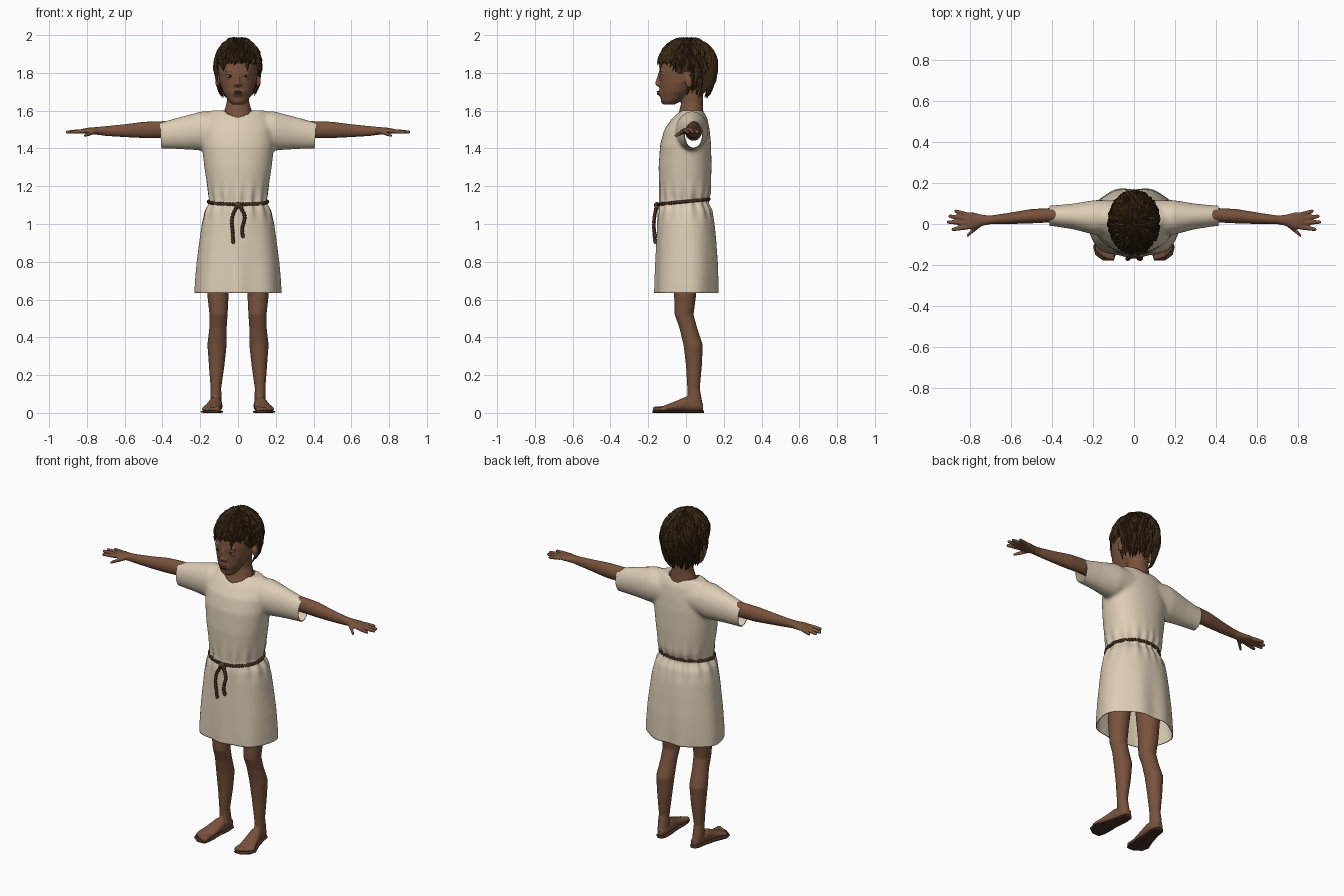
import bpy, bmesh, math, random
from mathutils import Vector

if "Cube" in bpy.data.objects:
    bpy.data.objects.remove(bpy.data.objects["Cube"], do_unlink=True)
random.seed(4)


def material(name, r, g, b):
    m = bpy.data.materials.new(name)
    m.use_nodes = True
    m.diffuse_color = (r, g, b, 1)
    shader = m.node_tree.nodes["Principled BSDF"]
    shader.inputs["Base Color"].default_value = (r, g, b, 1)
    shader.inputs["Roughness"].default_value = 0.8
    return m


skin = material("brown skin", 0.19, 0.085, 0.045)
lip_color = material("lip brown", 0.14, 0.055, 0.035)
hair_color = material("dark hair", 0.042, 0.022, 0.007)
cloth = material("cream cloth", 0.72, 0.61, 0.46)
rope_color = material("rope brown", 0.085, 0.042, 0.022)
sole_color = material("sandal leather", 0.06, 0.028, 0.017)
eye_white = material("eye white", 0.3, 0.24, 0.2)
iris_color = material("dark iris", 0.02, 0.01, 0.006)


def tube(bm, axis, rings, n=32, power=2.0):
    """Closed loft of oval rings; ring = position on axis, two centres, two radii."""
    others = [i for i in range(3) if i != axis]
    loops = []
    for pos, c1, c2, r1, r2 in rings:
        loop = []
        for i in range(n):
            a = math.tau * i / n
            co = [0, 0, 0]
            co[axis] = pos
            for k, c, r, f in ((0, c1, r1, math.cos(a)), (1, c2, r2, math.sin(a))):
                co[others[k]] = c + r * math.copysign(abs(f) ** (2 / power), f)
            loop.append(bm.verts.new(co))
        loops.append(loop)
    for a, b in zip(loops, loops[1:]):
        for i in range(n):
            bm.faces.new((a[i], a[(i + 1) % n], b[(i + 1) % n], b[i]))
    bm.faces.new(loops[0])
    bm.faces.new(loops[-1])


def ball(bm, loc, scale):
    verts = bmesh.ops.create_uvsphere(bm, u_segments=24, v_segments=16, radius=1)["verts"]
    for v in verts:
        v.co = Vector(loc) + Vector([c * s for c, s in zip(v.co, scale)])


def build(name, bm, *mats, recalc=True):
    if recalc:
        bmesh.ops.recalc_face_normals(bm, faces=bm.faces)
    me = bpy.data.meshes.new(name)
    bm.to_mesh(me)
    bm.free()
    ob = bpy.data.objects.new(name, me)
    bpy.context.collection.objects.link(ob)
    for m in mats:
        me.materials.append(m)
    me.shade_smooth()
    return ob


def fuse(ob, voxel, mat, smoothing=4):
    """Merge overlapping pieces into one smooth skin."""
    rm = ob.modifiers.new("merge", "REMESH")
    rm.mode, rm.voxel_size = "VOXEL", voxel
    sm = ob.modifiers.new("soften", "SMOOTH")
    sm.factor, sm.iterations = 0.5, smoothing
    dg = bpy.context.evaluated_depsgraph_get()
    me = bpy.data.meshes.new_from_object(ob.evaluated_get(dg))
    ob.modifiers.clear()
    ob.data = me
    me.materials.clear()
    me.materials.append(mat)
    me.shade_smooth()
    return ob


def mirror(ob):
    ob.modifiers.new("other side", "MIRROR")
    return ob


# Head and neck
bm = bmesh.new()
tube(bm, 2, [(1.632, 0, -.09, .03, .03), (1.65, 0, -.08, .05, .052), (1.7, 0, -.05, .08, .09),
             (1.75, 0, -.03, .097, .112), (1.8, 0, -.02, .104, .123), (1.86, 0, -.005, .107, .13)])
ball(bm, (0, .01, 1.86), (.107, .135, .115))
tube(bm, 2, [(1.49, 0, .02, .12, .085), (1.55, 0, .022, .1, .08), (1.59, 0, .027, .075, .065),
             (1.64, 0, .032, .06, .058), (1.74, 0, .03, .058, .06)])
tube(bm, 2, [(1.728, 0, -.14, .012, .012), (1.742, 0, -.15, .015, .016), (1.765, 0, -.142, .01, .015),
             (1.8, 0, -.135, .01, .012)])
ball(bm, (0, -.128, 1.693), (.036, .02, .022))
ball(bm, (0, -.112, 1.652), (.026, .022, .018))
for s in (-1, 1):
    ball(bm, (.014 * s, -.142, 1.738), (.011, .012, .009))
    ball(bm, (.043 * s, -.124, 1.794), (.022, .014, .007))
    ball(bm, (.043 * s, -.123, 1.771), (.02, .012, .005))
    ball(bm, (.042 * s, -.124, 1.812), (.028, .016, .007))
    ball(bm, (.108 * s, .015, 1.755), (.012, .022, .034))
fuse(build("head_and_neck", bm), .005, skin)

# Lips and eyes
bm = bmesh.new()
ball(bm, (0, -.141, 1.7), (.025, .014, .006))
ball(bm, (0, -.14, 1.689), (.021, .014, .007))
build("lips", bm, lip_color)
bm = bmesh.new()
ball(bm, (.043, -.125, 1.782), (.017, .013, .009))
for f in bm.faces:
    c = f.calc_center_median()
    f.material_index = int(math.hypot(c.x - .043, c.z - 1.782) < .0075)
mirror(build("eyes", bm, eye_white, iris_color))

# Arms with hands
bm = bmesh.new()
tube(bm, 0, [(.12, .04, 1.49, .045, .05), (.3, .04, 1.5, .042, .046), (.42, .042, 1.5, .035, .044),
             (.5, .038, 1.498, .035, .043), (.6, .028, 1.494, .028, .034), (.7, .02, 1.492, .021, .026),
             (.74, .018, 1.493, .027, .021), (.79, .015, 1.493, .043, .017), (.825, .015, 1.492, .038, .012)])
fingers = [(.81, .045, .875, .064), (.81, .027, .905, .038), (.81, .005, .913, .01),
           (.81, -.015, .89, -.027), (.745, 0, .815, -.058)]
for x0, y0, x1, y1 in fingers:
    drop = .025 if x0 < .8 else .006
    tube(bm, 0, [(x0 + (x1 - x0) * t, y0 + (y1 - y0) * t, 1.492 - drop * t, r, r)
                 for t, r in ((0, .012), (.5, .011), (.9, .0095), (1, .005))], 12)
mirror(fuse(build("arms", bm), .0045, skin, 3))

# Legs with feet
bm = bmesh.new()
tube(bm, 2, [(.82, .1, 0, .07, .075), (.62, .106, -.005, .056, .058), (.52, .103, -.01, .048, .05),
             (.45, .106, .012, .046, .047), (.36, .111, .038, .051, .051), (.25, .113, .042, .041, .042),
             (.13, .117, .04, .028, .033), (.08, .117, .045, .03, .037), (.03, .115, .05, .03, .04)])
tube(bm, 1, [(.09, .112, .03, .02, .02), (.05, .113, .035, .031, .03), (0, .12, .046, .036, .04),
             (-.06, .13, .034, .043, .026), (-.11, .14, .025, .049, .016), (-.135, .142, .02, .045, .01)])
for i in range(5):
    r = .015 if i == 0 else .0115 - .0007 * i
    x = .108 + .0185 * i
    tip = -.174 + .0025 * i * i
    tube(bm, 1, [(-.1, x, .022, r, r), (tip + .02, x, .02, r, r), (tip + .005, x, .019, r, r),
                 (tip, x, .018, r * .6, r * .6)], 12)
mirror(fuse(build("legs", bm), .005, skin, 3))

# Sandal soles
bm = bmesh.new()
tube(bm, 1, [(.096, .112, .006, .015, .006), (.08, .113, .006, .029, .006), (.03, .115, .006, .035, .006),
             (-.04, .128, .006, .041, .006), (-.11, .142, .006, .056, .006), (-.15, .139, .006, .05, .006),
             (-.178, .125, .006, .026, .006)], 24, 4)
mirror(build("sandal_soles", bm, sole_color))

# Tunic: body and sleeves merged, then opened at hem, cuffs and neck
bm = bmesh.new()
tube(bm, 2, [(.58, 0, .005, .231, .17), (.7, 0, .005, .226, .168), (.8, 0, .005, .218, .165),
             (.92, 0, .003, .203, .158), (1.0, 0, 0, .192, .152), (1.07, 0, -.005, .175, .143),
             (1.115, 0, -.012, .148, .125), (1.17, 0, -.005, .159, .136), (1.3, 0, -.005, .178, .14),
             (1.42, 0, -.002, .192, .135), (1.5, 0, .005, .188, .12), (1.56, 0, .02, .17, .093),
             (1.602, 0, .03, .14, .06)], 64, 2.2)
for s in (-1, 1):
    tube(bm, 0, [(.05 * s, .03, 1.5, .085, .085), (.19 * s, .032, 1.493, .085, .104),
                 (.3 * s, .037, 1.482, .062, .086), (.4 * s, .04, 1.47, .05, .071),
                 (.46 * s, .04, 1.468, .05, .07)], 40)
tunic = fuse(build("tunic", bm), .009, cloth, 10)
bm = bmesh.new()
bm.from_mesh(tunic.data)
cuts = [((0, 0, .635), (0, 0, -1)), ((.41, 0, 0), (1, 0, -.06)), ((-.41, 0, 0), (-1, 0, -.06))]
for co, no in cuts:
    # tilted cuff planes pass through the middle height of the sleeve
    co = (co[0], 0, 1.47 if co[0] else co[2])
    bmesh.ops.bisect_plane(bm, geom=bm.verts[:] + bm.edges[:] + bm.faces[:],
                           plane_co=co, plane_no=no, clear_outer=True)
opening = [f for f in bm.faces if f.calc_center_median().z > 1.5 and math.hypot(
    f.calc_center_median().x / .084, (f.calc_center_median().y - .018) / .082) < 1]
bmesh.ops.delete(bm, geom=opening, context="FACES")
for v in bm.verts:
    # gathers at the waist and soft waves toward the hem
    a = math.atan2(abs(v.co.x), -v.co.y)
    gather = math.exp(-((v.co.z - 1.115) / .075) ** 2)
    wave = max(0, 1.05 - v.co.z)
    push = .006 * gather * math.sin(15 * a + 1) + .012 * wave * math.cos(7 * a)
    v.co += Vector((v.co.x, v.co.y, 0)).normalized() * push
bm.to_mesh(tunic.data)
bm.free()
tunic.data.shade_smooth()
thick = tunic.modifiers.new("cloth thickness", "SOLIDIFY")
thick.thickness, thick.offset = .005, -1


# Rope belt with a knot and two hanging ends
def rope(name, path, turns, ref, count=150, closed=False):
    cu = bpy.data.curves.new(name, "CURVE")
    cu.dimensions = "3D"
    cu.bevel_depth, cu.bevel_resolution = .0055, 2
    for strand in (0, math.pi):
        sp = cu.splines.new("POLY")
        sp.points.add(count - 1)
        sp.use_cyclic_u = closed
        for i, p in enumerate(sp.points):
            t = i / (count if closed else count - 1)
            here = path(t)
            side = (path(t + .002) - path(t - .002)).cross(ref).normalized()
            a = math.tau * turns * t + strand
            p.co = (*(here + .0045 * (side * math.cos(a) + ref * math.sin(a))), 1)
    cu.materials.append(rope_color)
    ob = bpy.data.objects.new(name, cu)
    bpy.context.collection.objects.link(ob)


def waist(t):
    a = math.tau * t
    return Vector((.156 * math.sin(a), -.012 - .133 * math.cos(a), 1.118 - .014 * math.cos(a)))


rope("rope_belt", waist, 28, Vector((0, 0, 1)), 320, True)
for label, sx, length in (("left", .035, .165), ("right", -.035, .195)):
    rope(label + "_rope_end", lambda t: Vector((
        sx * math.sin(2.2 * t) + .012 * math.sin(6 * t) * (1 if sx > 0 else -.6),
        -.156 - .014 * math.sin(2.6 * t), 1.1 - length * t)), 6, Vector((0, 1, 0)), 60)
    bm = bmesh.new()
    ball(bm, (sx * .82 - (.003 if sx > 0 else -.003), -.164, 1.103 - length), (.01, .009, .013))
    build(label + "_rope_tip", bm, rope_color)
bm = bmesh.new()
ball(bm, (0, -.155, 1.1), (.02, .014, .016))
ball(bm, (.016, -.156, 1.088), (.011, .011, .014))
build("rope_knot", bm, rope_color)

# Hair: a close cap covered by layered pointed locks
center = Vector((0, .008, 1.84))


def scalp(theta, phi, r):
    c, s = math.cos(theta), math.sin(theta)
    return center + r * Vector((.124 * s * math.cos(phi), .154 * s * math.sin(phi),
                                (.146 if c > 0 else .22) * c))


def hairline(phi):
    front = -math.sin(phi)
    if front > .4:
        return 1.6
    if front > .15:
        return 1.92
    return 1.85 if front > -.2 else 2.4


bm = bmesh.new()
rows, cols = 14, 64
grid = [[bm.verts.new(scalp(hairline(math.tau * j / cols) * (i + .1) / rows, math.tau * j / cols, .95))
         for j in range(cols)] for i in range(rows)]
for a, b in zip(grid, grid[1:]):
    for j in range(cols):
        bm.faces.new((a[j], b[j], b[(j + 1) % cols], a[(j + 1) % cols]))
bm.faces.new(grid[0])
for k in range(420):
    phi = k * 2.39996
    end = hairline(phi) + random.uniform(-.12, .14)
    stop = end * (1 - .85 * random.random() ** 1.5)
    start = max(.05, stop - random.uniform(.5, .8))
    stop = max(stop, start + .45)
    drift, lift = random.uniform(-.35, .35), random.uniform(.02, .075)
    width = random.uniform(.011, .018)
    path = [scalp(start + (stop - start) * i / 5, phi + drift * i / 5, .965 + lift * (i / 5) ** .7)
            for i in range(6)]
    last = None
    for i in range(5):
        out = (path[i] - center).normalized()
        side = (path[i + 1] - path[i]).cross(out).normalized()
        w = width * (.6, 1, 1, .85, .5)[i]
        row = [bm.verts.new(path[i] + side * w * s + out * h) for s, h in ((-1, -.004), (0, .006), (1, -.004))]
        if last:
            for s in (0, 1):
                bm.faces.new((last[s], last[s + 1], row[s + 1], row[s]))
        last = row
    tip = bm.verts.new(path[5])
    for s in (0, 1):
        bm.faces.new((last[s], last[s + 1], tip))
hair = build("hair", bm, hair_color, recalc=False)
hair.data.shade_flat()
